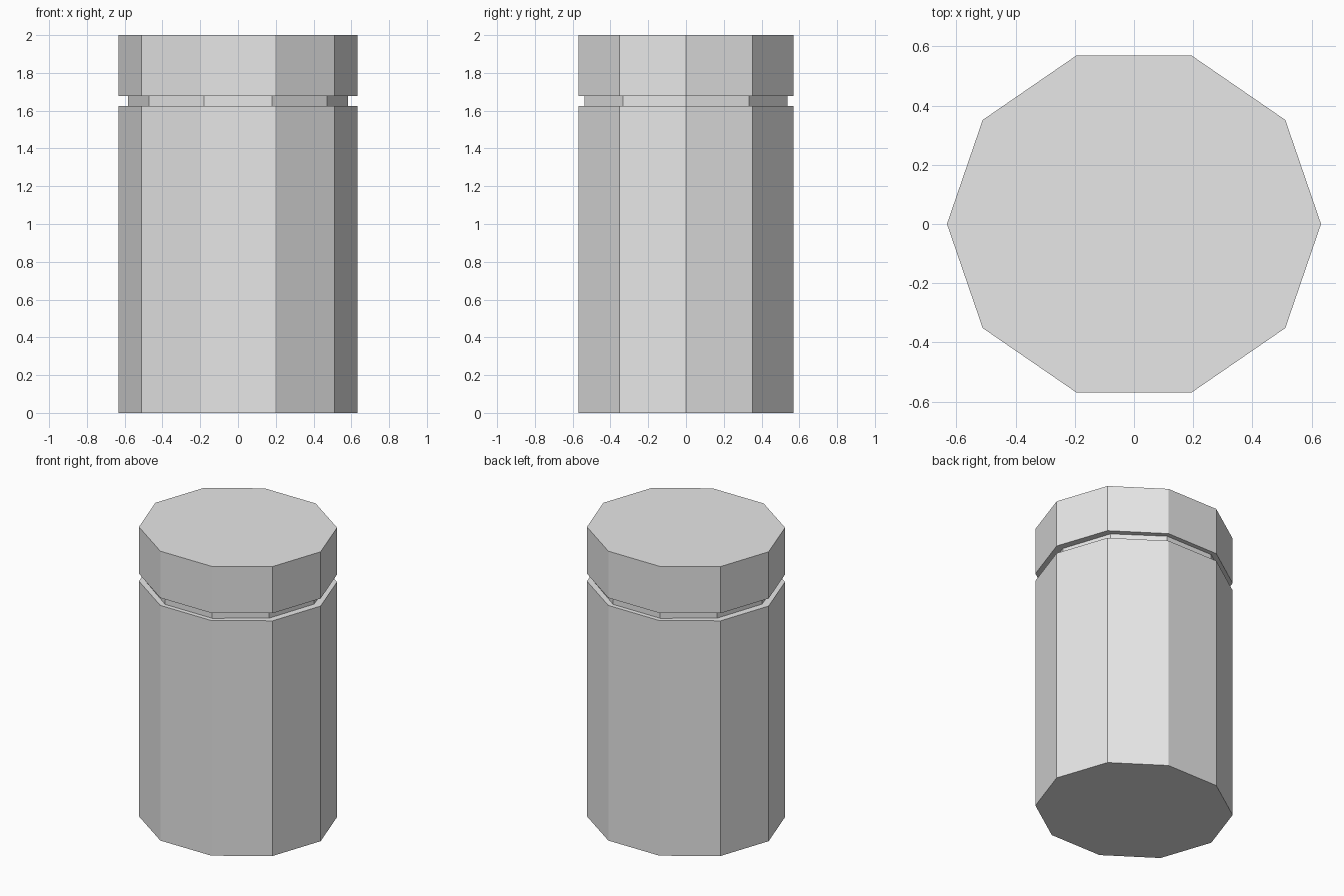
import bpy

cube = bpy.data.objects.get("Cube")
if cube:
    bpy.data.objects.remove(cube, do_unlink=True)

# Single plain grey material
grey = bpy.data.materials.new("light_grey")
grey.use_nodes = True
colour = (0.8, 0.8, 0.8, 1.0)
grey.diffuse_color = colour
for node in grey.node_tree.nodes:
    if node.type == 'BSDF_PRINCIPLED':
        node.inputs["Base Color"].default_value = colour

SIDES = 10


def prism(name, rx, ry, bottom, top, caps='NGON'):
    """Ten-sided, slightly oval prism with a corner on the x axis."""
    bpy.ops.mesh.primitive_cylinder_add(
        vertices=SIDES, radius=1, depth=top - bottom, end_fill_type=caps,
        location=(0, 0, (bottom + top) / 2))
    ob = bpy.context.object
    ob.name = ob.data.name = name
    # The primitive starts with a corner on y, so turn it a quarter
    ob.rotation_euler.z = 1.5707963
    bpy.ops.object.transform_apply(location=False, rotation=True, scale=False)
    ob.scale = (rx, ry, 1)
    bpy.ops.object.transform_apply(location=False, rotation=False, scale=True)
    ob.data.materials.append(grey)
    bpy.ops.object.shade_flat()
    return ob


# Tall body, recessed neck and lid
GROOVE_LOW, GROOVE_HIGH = 1.625, 1.677
prism("body", 0.632, 0.598, 0, GROOVE_LOW)
prism("neck", 0.582, 0.566, GROOVE_LOW, GROOVE_HIGH, caps='NOTHING')
prism("lid", 0.632, 0.598, GROOVE_HIGH, 2)
